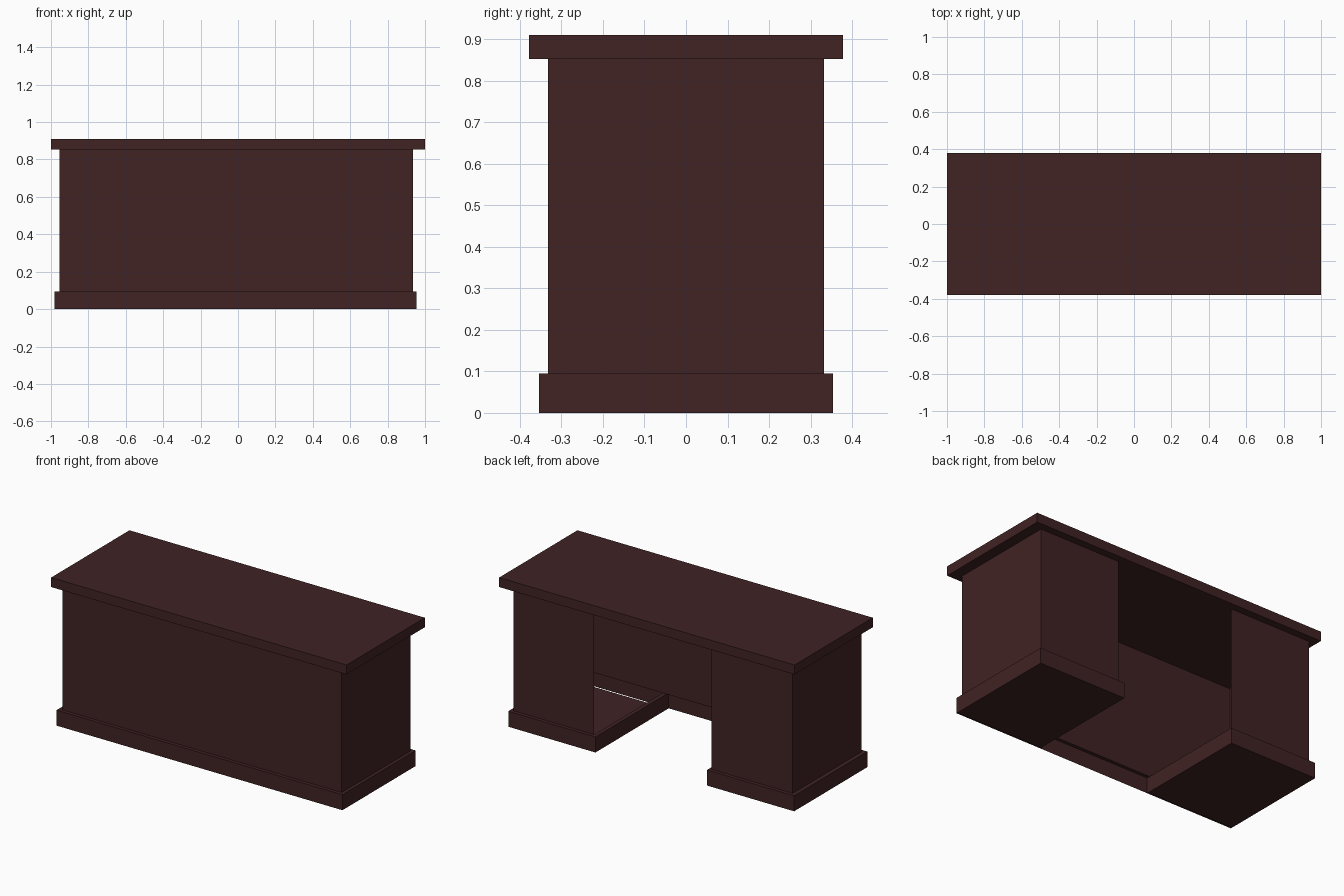
import bpy
import bmesh

cube = bpy.data.objects.get("Cube")
if cube:
    bpy.data.objects.remove(cube, do_unlink=True)

# Single dark wood colour
wood = bpy.data.materials.new("dark red wood")
wood.use_nodes = True
colour = (0.052, 0.016, 0.017, 1)
wood.diffuse_color = colour
shader = next(n for n in wood.node_tree.nodes if n.type == 'BSDF_PRINCIPLED')
shader.inputs["Base Color"].default_value = colour
shader.inputs["Roughness"].default_value = 0.7


def finish(name, bm):
    mesh = bpy.data.meshes.new(name)
    bm.to_mesh(mesh)
    bm.free()
    mesh.materials.append(wood)
    obj = bpy.data.objects.new(name, mesh)
    bpy.context.collection.objects.link(obj)
    return obj


def loft(name, lower, z0, upper, z1):
    """Strip of flat boards between two matching outlines."""
    bm = bmesh.new()
    a = [bm.verts.new((x, y, z0)) for x, y in lower]
    b = [bm.verts.new((x, y, z1)) for x, y in upper]
    for i in range(len(a) - 1):
        bm.faces.new((a[i], a[i + 1], b[i + 1], b[i]))
    return finish(name, bm)


def outline(left, left_inner, right_inner, right, depth):
    """U-shaped plan, open at the kneehole behind the front board."""
    return [(left_inner, -depth), (left_inner, depth), (left, depth),
            (left, -depth), (right, -depth), (right, depth),
            (right_inner, depth), (right_inner, -depth)]


BASE_TOP, BODY_TOP, DESK_TOP = 0.095, 0.852, 0.91
base = outline(-0.98, -0.39, 0.365, 0.955, 0.354)
body = outline(-0.955, -0.405, 0.39, 0.935, 0.333)

# Plinth boards, the ledge above them, and the cabinet walls
loft("plinth", base, 0, base, BASE_TOP)
loft("plinth_ledge", base, BASE_TOP, body, BASE_TOP)
loft("cabinet_walls", body[1:-1], BASE_TOP, body[1:-1], BODY_TOP)

# Pedestal floors, stopping just short of the front board
for name, x0, x1 in (("right_floor", -0.98, -0.39), ("left_floor", 0.365, 0.955)):
    bm = bmesh.new()
    corners = [(x0, -0.346), (x0, 0.354), (x1, 0.354), (x1, -0.346)]
    bm.faces.new([bm.verts.new((x, y, 0)) for x, y in corners])
    finish(name, bm)

# Overhanging desktop slab
bm = bmesh.new()
bmesh.ops.create_cube(bm, size=1)
bmesh.ops.scale(bm, vec=(2, 0.757, DESK_TOP - BODY_TOP), verts=bm.verts)
bmesh.ops.translate(bm, vec=(0, 0, (DESK_TOP + BODY_TOP) / 2), verts=bm.verts)
finish("desktop", bm)
